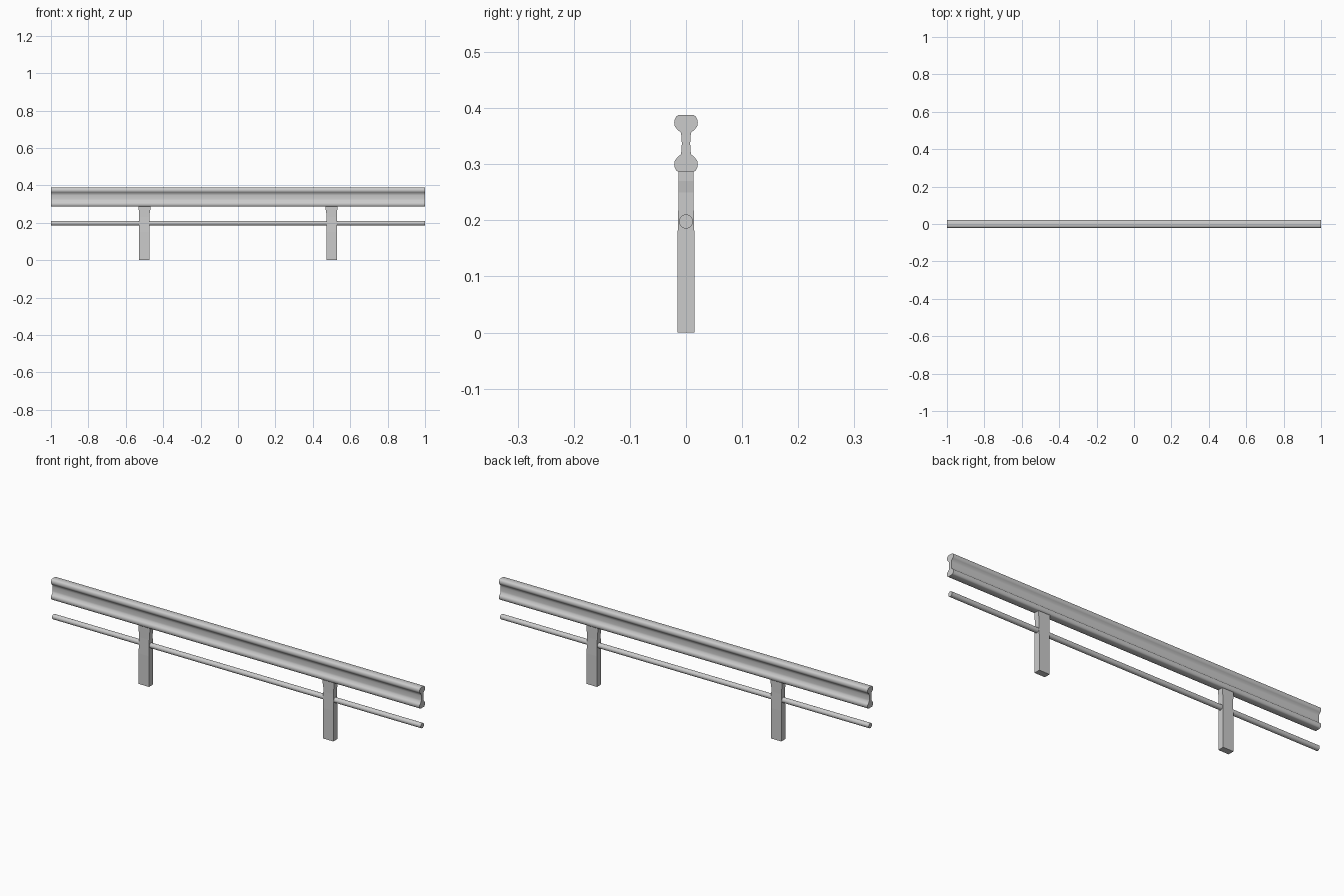
import bpy, bmesh, math

if "Cube" in bpy.data.objects:
    bpy.data.objects.remove(bpy.data.objects["Cube"], do_unlink=True)

steel = bpy.data.materials.new("galvanised_grey")
steel.use_nodes = True
colour = (0.6, 0.6, 0.6, 1)
steel.diffuse_color = colour
steel.node_tree.nodes["Principled BSDF"].inputs["Base Color"].default_value = colour


def loft(name, sections, smooth_angle=None):
    """Skin a list of equal-length point loops and cap both ends."""
    bm = bmesh.new()
    loops = [[bm.verts.new(p) for p in s] for s in sections]
    n = len(loops[0])
    for a, b in zip(loops, loops[1:]):
        for i in range(n):
            j = (i + 1) % n
            bm.faces.new((a[i], a[j], b[j], b[i]))
    bm.faces.new(loops[0])
    bm.faces.new(loops[-1])
    bmesh.ops.recalc_face_normals(bm, faces=bm.faces)
    mesh = bpy.data.meshes.new(name)
    bm.to_mesh(mesh)
    bm.free()
    mesh.materials.append(steel)
    obj = bpy.data.objects.new(name, mesh)
    bpy.context.collection.objects.link(obj)
    if smooth_angle:
        bpy.ops.object.select_all(action="DESELECT")
        bpy.context.view_layer.objects.active = obj
        obj.select_set(True)
        bpy.ops.object.shade_smooth_by_angle(angle=math.radians(smooth_angle))
    return obj


def beam(name, profile):
    """Run a (y, z) profile along the full length."""
    return loft(name, [[(x, y, z) for y, z in profile] for x in (-1, 1)], 40)


# Guard rail: quarter profile (half width, height above the middle), mirrored both ways
quarter = [(0.0075, 0), (0.0078, 0.010), (0.009, 0.019), (0.0165, 0.026), (0.020, 0.031),
           (0.021, 0.037), (0.020, 0.043), (0.0175, 0.048), (0.013, 0.051)]
mid = 0.337
side = [(y, mid - h) for y, h in reversed(quarter)] + [(y, mid + h) for y, h in quarter[1:]]
beam("guard_rail", side + [(-y, z) for y, z in reversed(side)])

# Lower round rail
angles = [math.tau * i / 24 for i in range(24)]
beam("lower_rail", [(0.0125 * math.cos(a), 0.198 + 0.0125 * math.sin(a)) for a in angles])

# Posts: half width, half depth and height of each section
post = [(0.028, 0.0155, 0), (0.028, 0.0155, 0.15), (0.028, 0.0135, 0.23),
        (0.028, 0.0135, 0.25), (0.031, 0.0135, 0.27), (0.031, 0.0135, 0.295)]
for label, cx in (("right", -0.5), ("left", 0.5)):
    loft(label + "_post", [[(cx + sx * w, sy * d, z) for sx, sy in
                            ((-1, -1), (1, -1), (1, 1), (-1, 1))] for w, d, z in post])
